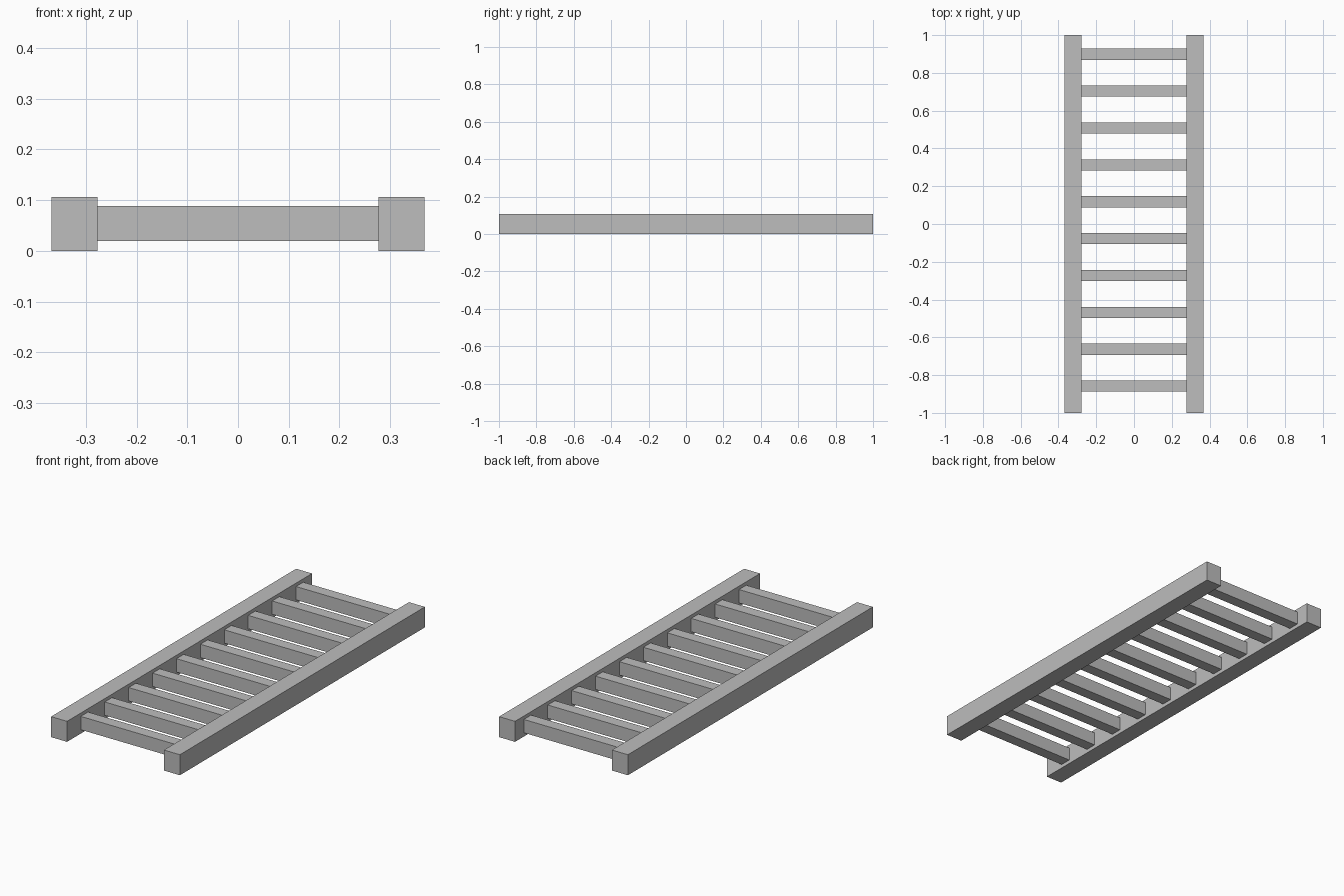
import bpy

cube = bpy.data.objects.get("Cube")
if cube:
    bpy.data.objects.remove(cube, do_unlink=True)

grey = bpy.data.materials.new("plain_grey")
grey.use_nodes = True
colour = (0.51, 0.51, 0.51, 1)
grey.diffuse_color = colour
grey.node_tree.nodes["Principled BSDF"].inputs["Base Color"].default_value = colour


def box(name, centre, size):
    bpy.ops.mesh.primitive_cube_add(size=1, location=centre)
    obj = bpy.context.object
    obj.name = name
    obj.scale = size
    bpy.ops.object.transform_apply(location=False, rotation=False, scale=True)
    obj.data.materials.append(grey)
    return obj


RAIL_WIDTH, RAIL_HEIGHT = 0.091, 0.106
RAIL_X = 0.3225
RUNG_COUNT, RUNG_STEP, FIRST_RUNG = 10, 0.1952, -0.858

# Long side rails
for side, sign in (("left", 1), ("right", -1)):
    box(side + "_rail", (sign * RAIL_X, 0, RAIL_HEIGHT / 2), (RAIL_WIDTH, 2, RAIL_HEIGHT))

# Evenly spaced rungs spanning the gap between the rails
span = 2 * RAIL_X - RAIL_WIDTH
for i in range(RUNG_COUNT):
    box(f"rung_{i + 1}", (0, FIRST_RUNG + i * RUNG_STEP, 0.054), (span, 0.059, 0.069))
